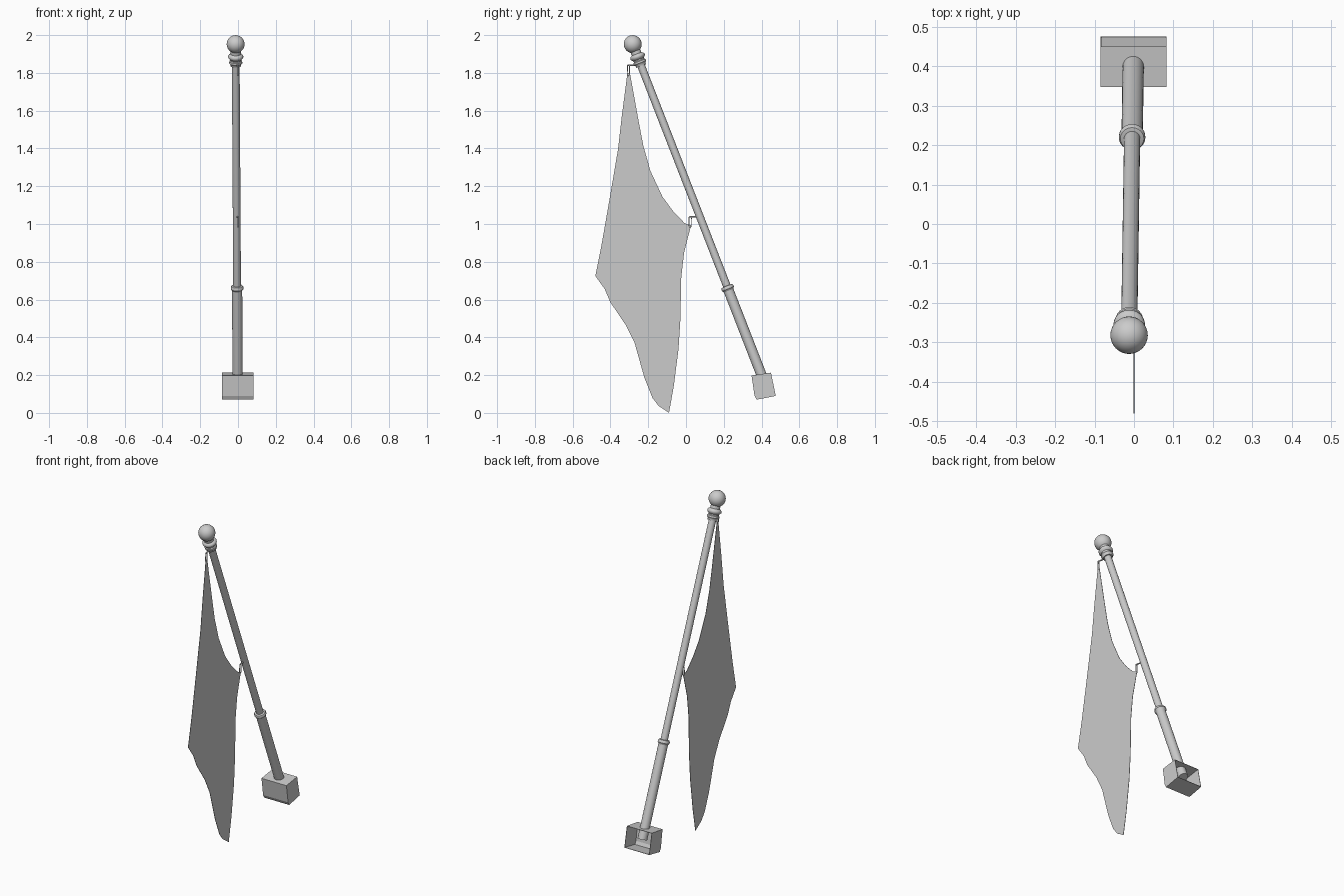
import bpy, bmesh, math
from mathutils import Vector

cube = bpy.data.objects.get("Cube")
if cube:
    bpy.data.objects.remove(cube, do_unlink=True)

grey = bpy.data.materials.new("plain_grey")
grey.use_nodes = True
grey.diffuse_color = (0.6, 0.6, 0.6, 1)
grey.node_tree.nodes["Principled BSDF"].inputs["Base Color"].default_value = (0.6, 0.6, 0.6, 1)

TOP = Vector((-0.0125, -0.282, 1.952))    # ball centre
BASE = Vector((-0.002, 0.40, 0.20))       # where the pole meets the bracket
AXIS = (BASE - TOP).normalized()
TURN = AXIS.to_track_quat('Z', 'Y')
LENGTH = (BASE - TOP).length


def make(name, bm, smooth=True):
    bmesh.ops.recalc_face_normals(bm, faces=bm.faces)
    mesh = bpy.data.meshes.new(name)
    bm.to_mesh(mesh)
    bm.free()
    obj = bpy.data.objects.new(name, mesh)
    bpy.context.collection.objects.link(obj)
    mesh.materials.append(grey)
    if smooth:
        bpy.ops.object.select_all(action='DESELECT')
        obj.select_set(True)
        bpy.context.view_layer.objects.active = obj
        bpy.ops.object.shade_smooth_by_angle(angle=math.radians(40))
    return obj


def lathe(name, profile, sides=24):
    """Revolve (distance below the ball, radius) points about the pole axis."""
    bm = bmesh.new()
    rings = []
    for t, r in profile:
        rings.append([bm.verts.new(TOP + TURN @ Vector((
            r * math.cos(a * math.tau / sides), r * math.sin(a * math.tau / sides), t)))
            for a in range(sides)])
    for lower, upper in zip(rings, rings[1:]):
        for i in range(sides):
            j = (i + 1) % sides
            bm.faces.new((lower[i], lower[j], upper[j], upper[i]))
    bm.faces.new(rings[0])
    bm.faces.new(rings[-1])
    return make(name, bm)


def wire(name, points, radius, closed=False):
    """Thin round wire through the given points."""
    curve = bpy.data.curves.new(name, 'CURVE')
    curve.dimensions = '3D'
    curve.bevel_depth = radius
    curve.bevel_resolution = 2
    curve.use_fill_caps = True
    spline = curve.splines.new('POLY')
    spline.points.add(len(points) - 1)
    for p, co in zip(spline.points, points):
        p.co = (*co, 1)
    spline.use_cyclic_u = closed
    curve.materials.append(grey)
    obj = bpy.data.objects.new(name, curve)
    bpy.context.collection.objects.link(obj)


def thicken(obj, amount, offset):
    mod = obj.modifiers.new("thickness", 'SOLIDIFY')
    mod.thickness = amount
    mod.offset = offset


# Ball and turned finial
bm = bmesh.new()
bmesh.ops.create_uvsphere(bm, u_segments=32, v_segments=16, radius=0.0475)
bmesh.ops.transform(bm, matrix=TURN.to_matrix().to_4x4(), verts=bm.verts)
bmesh.ops.translate(bm, vec=TOP, verts=bm.verts)
make("finial_ball", bm)
lathe("finial_rings", [(0.035, 0.027), (0.056, 0.027), (0.06, 0.035), (0.067, 0.04),
                       (0.075, 0.04), (0.082, 0.035), (0.087, 0.029), (0.093, 0.029),
                       (0.097, 0.034), (0.107, 0.035), (0.114, 0.028), (0.124, 0.027)])

# Pole, lower sleeve and its collar
SLEEVE = (TOP.z - 0.66) / -AXIS.z
lathe("upper_pole", [(0.11, 0.0205), (SLEEVE + 0.02, 0.0205)])
lathe("lower_sleeve", [(SLEEVE, 0.027), (LENGTH + 0.06, 0.027)])
lathe("sleeve_collar", [(SLEEVE - 0.014, 0.021), (SLEEVE - 0.012, 0.03), (SLEEVE - 0.006, 0.0335),
                        (SLEEVE + 0.004, 0.0335), (SLEEVE + 0.008, 0.03), (SLEEVE + 0.014, 0.027)])

# Wall bracket: a box open at the back
profile = [(0.45, 0.213), (0.347, 0.198), (0.363, 0.09), (0.374, 0.07), (0.475, 0.09)]
bm = bmesh.new()
sides = [[bm.verts.new((x, y, z)) for y, z in profile] for x in (-0.085, 0.083)]
for side in sides:
    bm.faces.new(side)
for i in range(len(profile) - 1):
    bm.faces.new((sides[0][i], sides[0][i + 1], sides[1][i + 1], sides[1][i]))
thicken(make("wall_bracket", bm, False), 0.003, -1)

# Hanging flag
outline = [(-0.31, 1.80), (-0.297, 1.80), (-0.25, 1.54), (-0.225, 1.41), (-0.188, 1.28),
           (-0.125, 1.145), (-0.07, 1.07), (-0.008, 1.005), (0.026, 0.99), (-0.01, 0.85),
           (-0.025, 0.72), (-0.03, 0.49), (-0.04, 0.335), (-0.065, 0.14), (-0.09, 0.0),
           (-0.145, 0.037), (-0.178, 0.08), (-0.22, 0.185), (-0.272, 0.37), (-0.32, 0.467),
           (-0.40, 0.585), (-0.43, 0.655), (-0.48, 0.725), (-0.447, 0.89), (-0.405, 1.13),
           (-0.36, 1.395), (-0.34, 1.57)]
bm = bmesh.new()
bm.faces.new([bm.verts.new((0, y, z)) for y, z in outline])
bmesh.ops.triangulate(bm, faces=bm.faces)
thicken(make("flag", bm, False), 0.002, 0)

# Hooks: a short pin from the pole and a long link through each flag corner
for label, y, z in (("upper", -0.305, 1.84), ("lower", 0.022, 1.038)):
    s = (TOP.z - z) / -AXIS.z
    wire(label + "_hook_pin", [TOP + AXIS * s, (0, y - 0.004, z)], 0.004)
    link = []
    for k in range(16):
        a = k * math.tau / 16
        link.append((0, y + 0.006 * math.cos(a),
                     z - 0.026 + 0.009 * math.sin(a) + math.copysign(0.019, math.sin(a + 0.01))))
    wire(label + "_hook_link", link, 0.0025, True)
